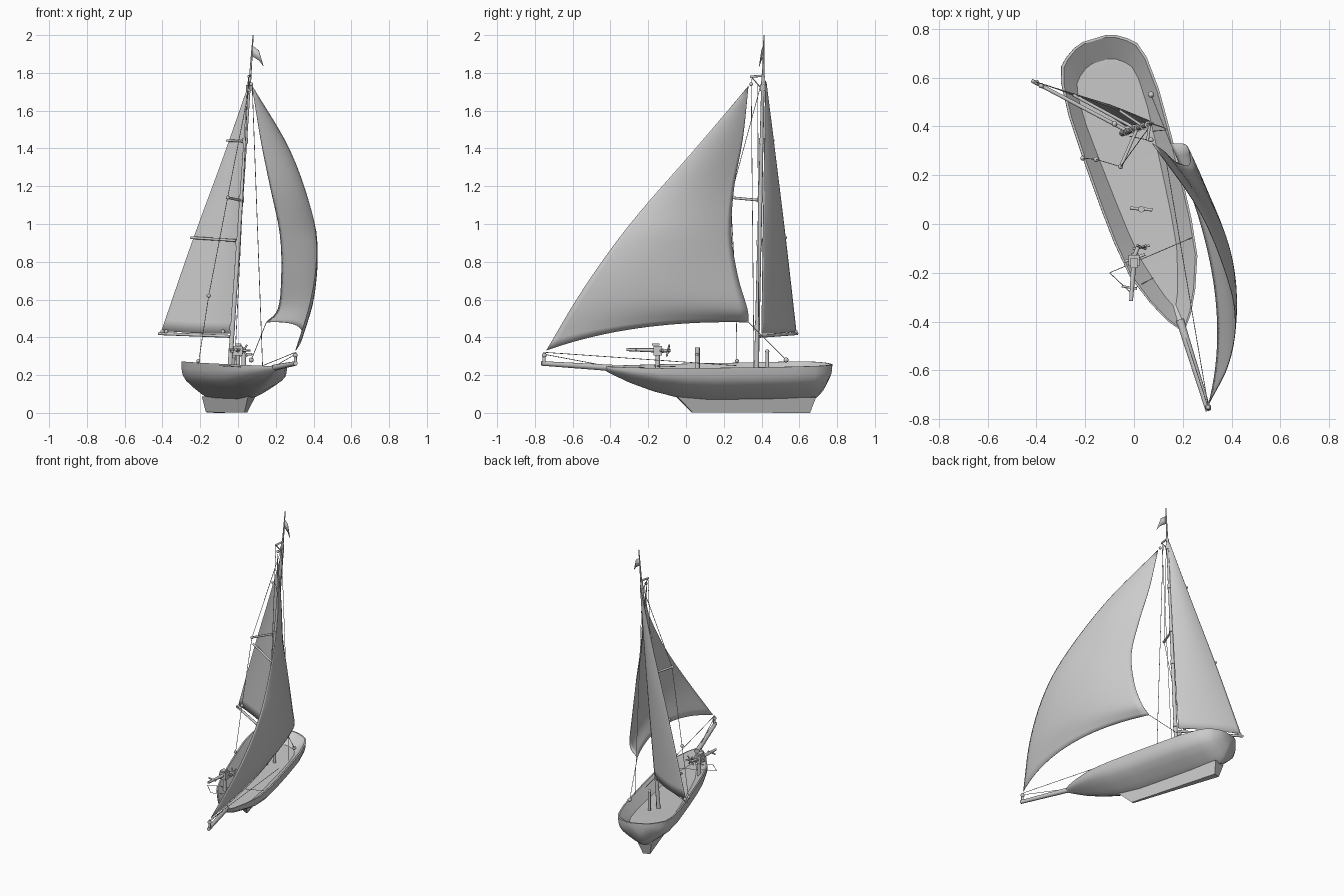
import bpy, bmesh, math
from mathutils import Vector, Matrix

if "Cube" in bpy.data.objects:
    bpy.data.objects.remove(bpy.data.objects["Cube"])

# Boat frame: s forward, w to port, heeled about deck height, turned 17 degrees
U, V, O = Vector((.292, -.956, 0)), Vector((.956, .292, 0)), Vector((.063, .019, 0))
HEEL = .067

def P(s, w, z):
    return O + U * s + V * (w + HEEL * (z - .25)) + Vector((0, 0, z - HEEL * w))

def finish(name, bm, angle=40, thick=0):
    bmesh.ops.recalc_face_normals(bm, faces=bm.faces)
    me = bpy.data.meshes.new(name)
    bm.to_mesh(me)
    bm.free()
    me.shade_smooth()
    me.set_sharp_from_angle(angle=math.radians(angle))
    ob = bpy.data.objects.new(name, me)
    bpy.context.collection.objects.link(ob)
    if thick:
        m = ob.modifiers.new("thickness", 'SOLIDIFY')
        m.thickness, m.offset = thick, 0
    return ob

def rod(name, a, b, r1, r2=None, sides=10):
    a, b = Vector(a), Vector(b)
    bm = bmesh.new()
    mat = Matrix.Translation((a + b) / 2) @ (b - a).to_track_quat('Z', 'Y').to_matrix().to_4x4()
    bmesh.ops.create_cone(bm, cap_ends=True, segments=sides, radius1=r1,
                          radius2=r1 if r2 is None else r2, depth=(b - a).length, matrix=mat)
    return finish(name, bm)

def rope(name, *pts, r=.0018):
    for a, b in zip(pts, pts[1:]):
        rod(name, a, b, r, sides=6)

def ball(name, c, r):
    bm = bmesh.new()
    bmesh.ops.create_uvsphere(bm, u_segments=12, v_segments=8, radius=r, matrix=Matrix.Translation(c))
    return finish(name, bm)

def box(name, c, size, turn=17):
    bm = bmesh.new()
    bmesh.ops.create_cube(bm, size=1, matrix=Matrix.Translation(c) @ Matrix.Rotation(math.radians(turn), 4, 'Z')
                          @ Matrix.Diagonal((*size, 1)))
    return finish(name, bm)

def spline(pts, t):
    p = [Vector(q) for q in pts]
    p = [2 * p[0] - p[1]] + p + [2 * p[-1] - p[-2]]
    x = t * (len(pts) - 1)
    i = min(int(x), len(pts) - 2)
    f = x - i
    a, b, c, d = p[i:i + 4]
    return .5 * (2 * b + (c - a) * f + (2 * a - 5 * b + 4 * c - d) * f * f + (3 * b - a - 3 * c + d) * f ** 3)

def sail(name, luff, leech, bulge, foot, n=24):
    bm = bmesh.new()
    grid = []
    for i in range(n + 1):
        v = i / n
        a, b = spline(luff, v), spline(leech, v)
        row = []
        for j in range(n + 1):
            u = j / n
            k = 4 * u * (1 - u)
            row.append(bm.verts.new(a.lerp(b, u) + k * (Vector(bulge) * min(1, 2 * v) + Vector(foot) * v ** 4)))
        grid.append(row)
    for r, q in zip(grid, grid[1:]):
        for j in range(n):
            bm.faces.new((r[j], r[j + 1], q[j + 1], q[j]))
    bmesh.ops.remove_doubles(bm, verts=bm.verts, dist=1e-5)
    return finish(name, bm, 60, .003)

# Hull with sunken deck: stations (s, half width, bottom z, rim z)
stations = [(-.775, .05, .2, .262), (-.762, .09, .16, .262), (-.735, .132, .11, .262), (-.705, .163, .08, .261),
            (-.64, .183, .068, .26), (-.5, .193, .065, .257), (-.3, .187, .065, .253), (-.1, .177, .065, .25),
            (.05, .166, .078, .248), (.2, .145, .115, .246), (.33, .096, .16, .246), (.42, .05, .2, .246),
            (.47, .012, .225, .246)]
profile = [(1, 0), (.99, .2), (.95, .36), (.83, .52), (.6, .69), (.35, .85), (.16, .95), (0, 1)]
bm = bmesh.new()
rings, depth = [], .062
for s, hw, zb, zr in stations:
    outer = [(s, hw * a, zr - (zr - zb) * d) for a, d in profile]
    inner = (-.17 + (s + .17) * .84, hw * (.58 - .2 * s), zr - depth)
    lip = (-.17 + (s + .17) * .985, hw * .95, zr)
    half = [inner, lip] + outer
    rings.append([bm.verts.new(P(*q)) for q in half + [(a, -b, c) for a, b, c in reversed(half[:-1])]])
for r, q in zip(rings, rings[1:]):
    for j in range(len(r)):
        k = (j + 1) % len(r)
        bm.faces.new((r[j], r[k], q[k], q[j]))
for r in (rings[0], rings[-1]):  # close the ends: outer shell, rim strip, inside wall
    bm.faces.new(r[2:-2])
    bm.faces.new((r[1], r[2], r[-3], r[-2]))
    bm.faces.new((r[0], r[1], r[-2], r[-1]))
finish("hull", bm, 32)

# Keel, flaring into the hull at the top
bm = bmesh.new()
outline = [(-.69, .085, .045), (-.665, .002, .024), (-.02, .002, .008), (.07, .088, .02)]
left, right = ([bm.verts.new(P(s, k * h, z)) for s, z, h in outline] for k in (-1, 1))
bm.faces.new(left)
bm.faces.new(right)
for i in range(4):
    j = (i + 1) % 4
    bm.faces.new((left[i], left[j], right[j], right[i]))
finish("keel", bm)

# Spars
rod("bowsprit", P(.43, 0, .238), (.305, -.765, .262), .017, .012)
rod("mast", (-.047, .372, .185), (.062, .408, 1.78), .013, .009)
rod("topmast", (.062, .408, 1.74), (.08, .413, 2.0), .007, .003)
for z in (.45, .9, 1.13, 1.44, 1.72):
    m = Vector((-.047, .372, .2)).lerp((.062, .408, 1.78), (z - .2) / 1.58)
    rod("mast_collar", m - Vector((0, 0, .015)), m + Vector((0, 0, .015)), .015)
rod("boom", (-.42, .588, .42), (-.035, .385, .405), .008)
for x, y in ((-.40, .58), (-.38, .567), (-.08, .41)):
    ball("boom_fitting", (x, y, .43), .011)
rod("sail_batten", (-.25, .53, .928), (-.01, .4, .912), .007)
rod("upper_batten", (-.06, .465, 1.442), (.03, .405, 1.438), .006)
rod("spreader", (.015, .395, 1.125), (-.055, .235, 1.14), .007)
ball("spreader_end", (-.055, .235, 1.14), .01)
rod("masthead_arm", (.065, .41, 1.785), (.055, .34, 1.78), .006)
rod("masthead_strut", (.06, .405, 1.71), (.055, .345, 1.78), .003)
ball("head_block", (.07, .345, 1.74), .01)

# Sails
sail("jib", [(.075, .33, 1.73), (.27, .05, 1.4), (.385, -.23, 1.08), (.415, -.41, .85), (.385, -.58, .6), (.305, -.74, .33)],
     [(.075, .33, 1.73), (.12, .30, 1.45), (.17, .255, 1.2), (.222, .24, .95), (.23, .275, .72), (.212, .325, .55), (.15, .33, .48)],
     (.06, -.015, 0), (.04, -.025, .045))
sail("mainsail", [(.066, .42, 1.76), (.02, .41, 1.1), (-.035, .40, .42)],
     [(.06, .425, 1.75), (-.08, .475, 1.35), (-.245, .53, .9), (-.405, .583, .435)],
     (.005, .018, 0), (0, 0, -.005))

# Flag
bm = bmesh.new()
bm.faces.new([bm.verts.new(p) for p in ((.074, .412, 1.945), (.11, .4, 1.92), (.135, .388, 1.835),
                                      (.112, .398, 1.865), (.072, .41, 1.89))])
finish("flag", bm, thick=.003)

# Rigging
rope("starboard_shroud", (.065, .4, 1.75), (-.055, .235, 1.14), (-.155, .265, .62), (-.21, .27, .26))
ball("shroud_float", (-.155, .265, .62), .011)
ball("shroud_foot", (-.21, .27, .275), .01)
rope("port_shroud", (.075, .38, 1.74), (.13, .385, .25))
rope("jib_sheet", (.15, .33, .48), (.07, .53, .28))
ball("sheet_block", (.07, .53, .28), .013)
rope("tack_line", (.303, -.74, .32), (.13, .27, .25))
rope("bow_line", (.303, -.75, .31), P(.44, 0, .245))
rod("tack_post", (.304, -.752, .265), (.303, -.75, .32), .008)
ball("tack_block", (.303, -.75, .305), .013)
rope("halyard", (.055, .345, 1.77), (-.02, .36, .2))
rope("deck_rope", (-.1, -.2, .25), (-.02, -.275, .245), (.08, -.22, .24))
rope("cross_rope", (-.1, -.2, .25), (.24, -.055, .245))

# Deck fittings
rod("aft_post", (-.015, .43, .185), (-.015, .43, .325), .009)
ball("aft_post_cap", (-.015, .43, .325), .011)
rod("bitt", (.03, .06, .185), (.03, .06, .345), .013)
rod("bitt_crossbar", (-.015, .065, .31), (.075, .058, .31), .007)

# Swivel deck gun
rod("gun_pedestal", (0, -.15, .18), (0, -.15, .31), .012)
box("gun_cradle", (0, -.15, .33), (.045, .045, .05), 0)
rod("gun_barrel", (-.012, -.315, .335), (.002, -.12, .33), .008, .012)
rod("gun_handle", (-.04, -.155, .325), (.045, -.125, .33), .006)
rod("gun_muzzle_bar", (-.05, -.255, .335), (.012, -.265, .335), .005)
rod("gun_breech", (.002, -.13, .33), (.02, -.085, .33), .009)
for k in range(3):
    a = k * math.pi / 3
    d = Vector((math.cos(a), .2, math.sin(a))) * .035
    c = Vector((.03, -.095, .33))
    rod("wheel_spoke", c - d, c + d, .005)
box("gun_sight", (0, -.16, .362), (.03, .04, .012), 0)
